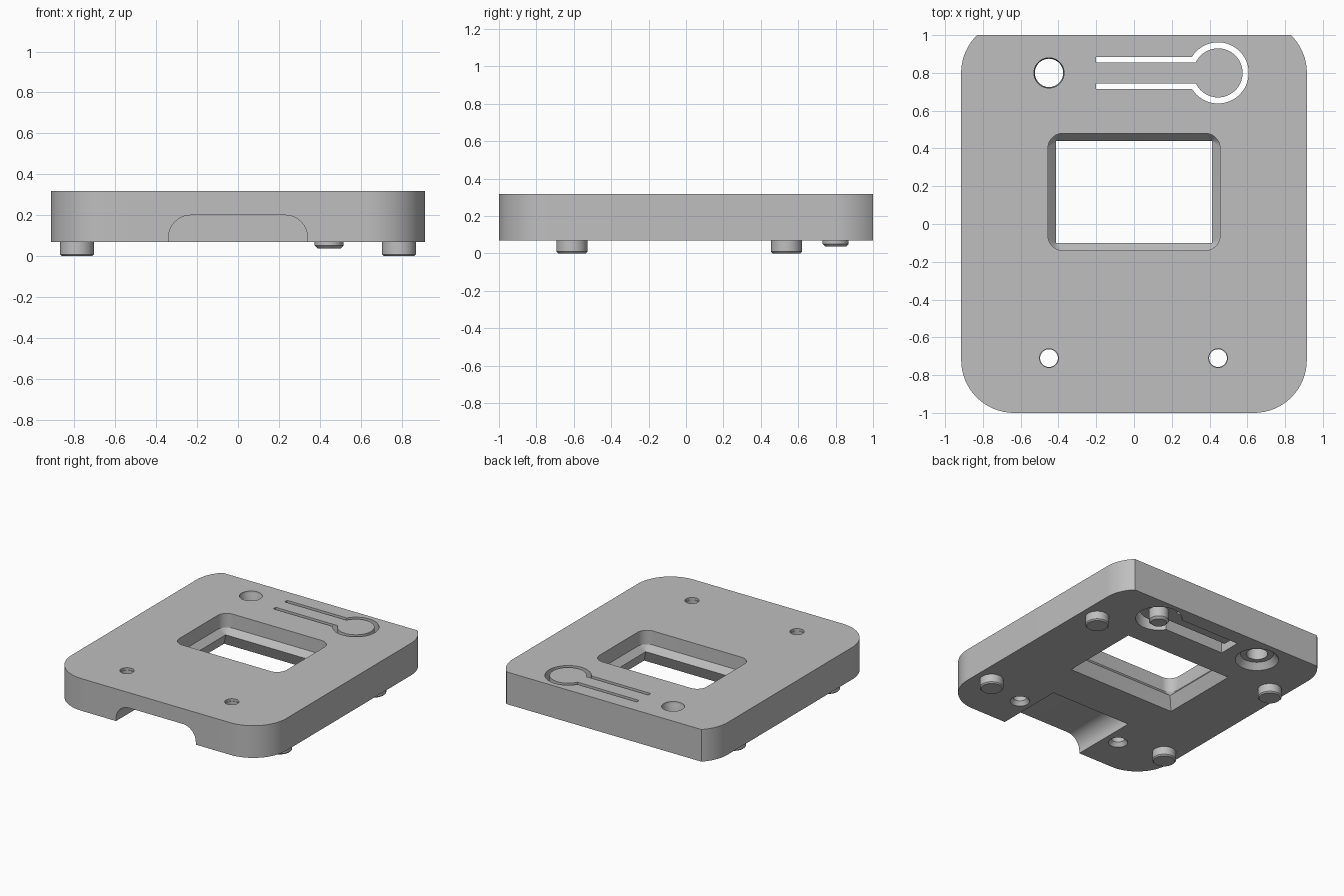
import bpy
import bmesh
from math import asin, cos, pi, radians, sin

if "Cube" in bpy.data.objects:
    bpy.data.objects.remove(bpy.data.objects["Cube"])

grey = bpy.data.materials.new("plain grey")
grey.use_nodes = True
colour = (0.52, 0.52, 0.52, 1)
grey.diffuse_color = colour
grey.node_tree.nodes["Principled BSDF"].inputs["Base Color"].default_value = colour

BOTTOM, TOP = 0.07, 0.318


def arc(cx, cy, r, start, end, steps=16):
    angles = [start + (end - start) * i / steps for i in range(steps + 1)]
    return [(cx + r * cos(a), cy + r * sin(a)) for a in angles]


def rounded_rect(hx, y0, y1, r):
    pts = []
    corners = [(hx - r, y1 - r), (r - hx, y1 - r), (r - hx, y0 + r), (hx - r, y0 + r)]
    for i, (x, y) in enumerate(corners):
        pts += arc(x, y, r, i * pi / 2, (i + 1) * pi / 2, 10)
    return pts


def keyhole(r, half_width, left):
    a = asin(half_width / r)
    head = arc(0.445, 0.8, r, a - pi, pi - a, 48)
    return head + [(left, 0.8 + half_width), (left, 0.8 - half_width)]


def loft(name, sections):
    """Skin a closed solid through rings of 3D points."""
    bm = bmesh.new()
    rings = [[bm.verts.new(p) for p in s] for s in sections]
    n = len(rings[0])
    for low, high in zip(rings, rings[1:]):
        for i in range(n):
            j = (i + 1) % n
            bm.faces.new((low[i], low[j], high[j], high[i]))
    bm.faces.new(rings[0])
    bm.faces.new(rings[-1])
    bmesh.ops.recalc_face_normals(bm, faces=bm.faces)
    mesh = bpy.data.meshes.new(name)
    bm.to_mesh(mesh)
    bm.free()
    obj = bpy.data.objects.new(name, mesh)
    bpy.context.collection.objects.link(obj)
    mesh.materials.append(grey)
    return obj


def at_height(outline, z):
    return [(x, y, z) for x, y in outline]


def prism(name, outline, z0, z1):
    return loft(name, [at_height(outline, z0), at_height(outline, z1)])


def turned(name, x, y, profile):
    """Round part from (radius, height) pairs."""
    return loft(name, [at_height(arc(x, y, r, 0, 2 * pi, 40)[:-1], z) for r, z in profile])


def activate(obj):
    bpy.ops.object.select_all(action="DESELECT")
    obj.select_set(True)
    bpy.context.view_layer.objects.active = obj


def cut(target, cutter):
    cutter.hide_render = True
    activate(target)
    mod = target.modifiers.new("cut", "BOOLEAN")
    mod.operation = "DIFFERENCE"
    mod.solver = "EXACT"
    mod.object = cutter
    bpy.ops.object.modifier_apply(modifier=mod.name)
    bpy.data.objects.remove(cutter)


# Base plate: full front corners, back corners cut short by the flat back
R, CX = 0.28, 0.635
back = asin(0.2 / R)
outline = (arc(CX, 0.8, R, 0, back) + arc(-CX, 0.8, R, pi - back, pi)
           + arc(-CX, -0.72, R, pi, 1.5 * pi) + arc(CX, -0.72, R, 1.5 * pi, 2 * pi))
plate = prism("base_plate", outline, BOTTOM, TOP)

# Window: rounded above, pinched to a sharp rectangle, flared below
cut(plate, loft("window_cutter", [
    at_height(rounded_rect(0.46, -0.145, 0.485, 0.002), 0.06),
    at_height(rounded_rect(0.413, -0.1, 0.44, 0.002), 0.165),
    at_height(rounded_rect(0.456, -0.14, 0.48, 0.08), 0.21),
    at_height(rounded_rect(0.456, -0.14, 0.48, 0.08), 0.4)]))

# Cable channel under the front edge
channel = ([(0.34, 0)] + arc(0.23, 0.09, 0.11, 0, pi / 2)
           + arc(-0.23, 0.09, 0.11, pi / 2, pi) + [(-0.34, 0)])
cut(plate, loft("channel_cutter", [[(x, y, z) for x, z in channel] for y in (-1.1, -0.47)]))

# Screw holes, countersunk from below
for x in (-0.45, 0.445):
    cut(plate, turned("screw_cutter", x, -0.71,
                      [(0.075, 0.06), (0.047, 0.1), (0.047, 0.3), (0.05, 0.3), (0.05, 0.4)]))

# Large rear hole with a wide recess below
cut(plate, turned("rear_hole_cutter", -0.45, 0.8,
                  [(0.16, 0.06), (0.115, 0.115), (0.075, 0.115), (0.075, 0.29),
                   (0.08, 0.3), (0.08, 0.4)]))

# Spring lever in its keyhole opening, with the button pin beneath
cut(plate, prism("keyhole_cutter", keyhole(0.162, 0.085, -0.2), 0, 0.4))
lever = prism("spring_lever", keyhole(0.13, 0.055, -0.2), 0.13, TOP)
pin = turned("button_pin", 0.445, 0.8,
             [(0.055, 0.036), (0.07, 0.051), (0.07, 0.14)])

# Four feet
feet = []
for side, x in (("left", 0.787), ("right", -0.787)):
    for end, y in (("front", -0.61), ("back", 0.538)):
        feet.append(turned(f"{end}_{side}_foot", x, y,
                           [(0.074, 0), (0.083, 0.009), (0.083, 0.08)]))

# Smooth curved walls, keep crisp edges
for obj in [plate, lever, pin] + feet:
    activate(obj)
    bpy.ops.object.shade_smooth_by_angle(angle=radians(30))
